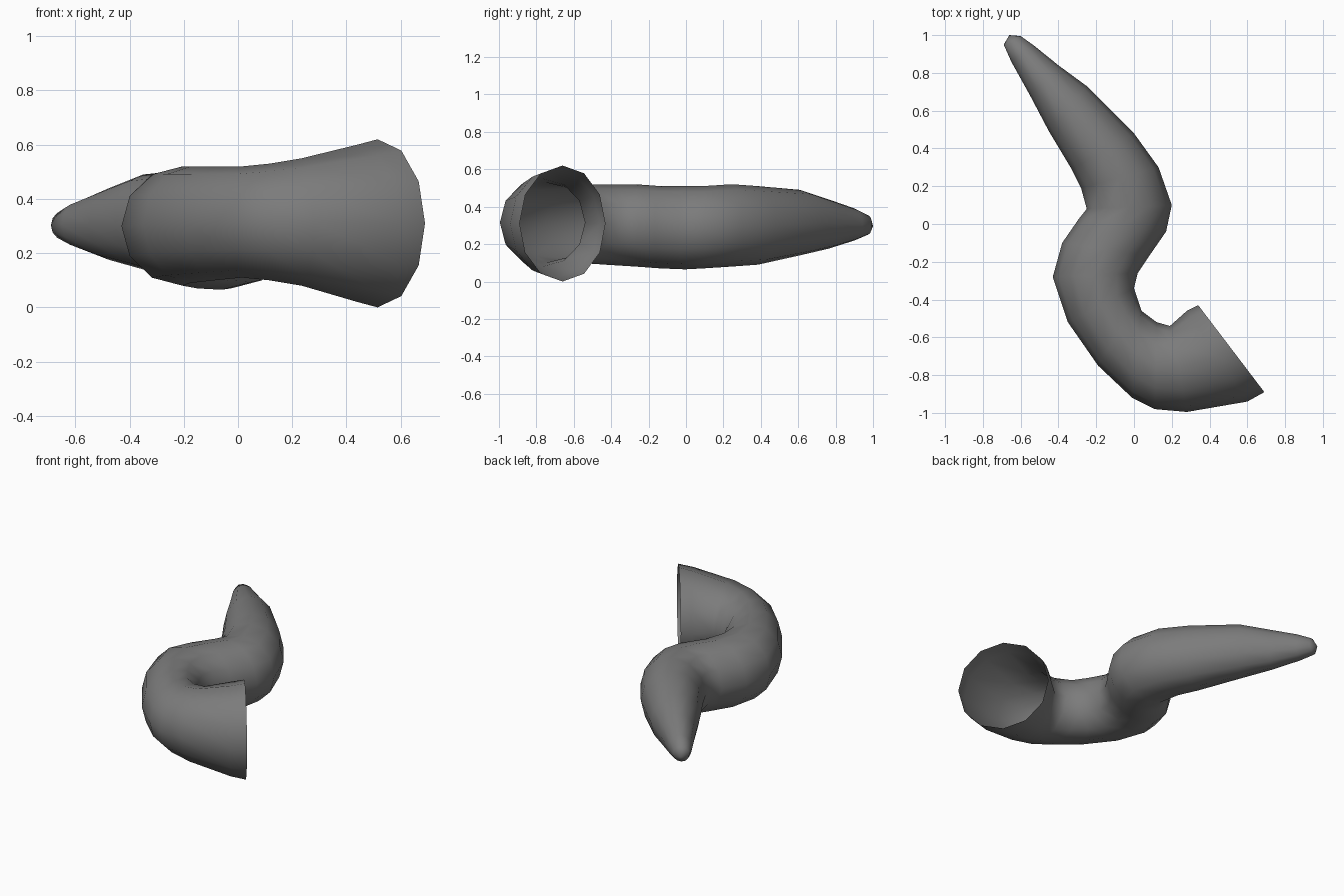
import bpy, bmesh, math
from mathutils import Vector

cube = bpy.data.objects.get("Cube")
if cube:
    bpy.data.objects.remove(cube, do_unlink=True)

SIDES = 12

# Cross-sections from the open mouth to the tip:
# (one side x, y), (other side x, y), (bottom z, top z)
SECTIONS = [
    ((.34, -.43), (.69, -.89), (0, .62)),
    ((.28, -.46), (.60, -.94), (.02, .60)),
    ((.19, -.54), (.28, -.995), (.08, .55)),
    ((.12, -.52), (.11, -.98), (.1, .53)),
    ((.04, -.46), (-.01, -.92), (.11, .52)),
    ((.02, -.40), (-.19, -.75), (.1, .52)),
    ((0, -.34), (-.35, -.52), (.09, .52)),
    ((.02, -.26), (-.43, -.28), (.08, .52)),
    ((.08, -.17), (-.38, -.1), (.07, .51)),
    ((.17, -.04), (-.29, .03), (.065, .51)),
    ((.2, .1), (-.25, .08), (.07, .51)),
    ((.13, .3), (-.28, .19), (.08, .52)),
    ((0, .48), (-.33, .29), (.09, .51)),
    ((-.25, .73), (-.45, .49), (.14, .49)),
    ((-.4, .84), (-.55, .68), (.175, .44)),
    ((-.53, .945), (-.65, .86), (.22, .39)),
    ((-.6, .995), (-.69, .95), (.25, .355)),
]


def add_ring(bm, a, b, heights):
    """Add an elliptical loop that spans two side points and two heights."""
    low, high = heights
    mid = (low + high) / 2
    a, b = Vector((*a, mid)), Vector((*b, mid))
    centre, across = (a + b) / 2, (b - a) / 2
    up = Vector((0, 0, (high - low) / 2))
    angles = [math.tau * i / SIDES for i in range(SIDES)]
    return [bm.verts.new(centre + across * math.cos(t) + up * math.sin(t))
            for t in angles]


# Tapering hollow horn, open at the wide end
bm = bmesh.new()
rings = [add_ring(bm, *section) for section in SECTIONS]
for ring, following in zip(rings, rings[1:]):
    for i in range(SIDES):
        j = (i + 1) % SIDES
        bm.faces.new((ring[i], ring[j], following[j], following[i]))

# Blunt rounded tip
tip = bm.verts.new((-.66, 1, .295))
for i in range(SIDES):
    bm.faces.new((rings[-1][i], rings[-1][(i + 1) % SIDES], tip))
bmesh.ops.recalc_face_normals(bm, faces=bm.faces)

mesh = bpy.data.meshes.new("curved_horn")
bm.to_mesh(mesh)
bm.free()
horn = bpy.data.objects.new("curved_horn", mesh)
bpy.context.collection.objects.link(horn)

# Dark grey surface
grey = bpy.data.materials.new("dark_grey")
grey.use_nodes = True
colour = (.2, .2, .2, 1)
grey.diffuse_color = colour
grey.node_tree.nodes["Principled BSDF"].inputs["Base Color"].default_value = colour
mesh.materials.append(grey)

# Smooth shading
bpy.context.view_layer.objects.active = horn
horn.select_set(True)
bpy.ops.object.shade_smooth_by_angle(angle=math.radians(60))
